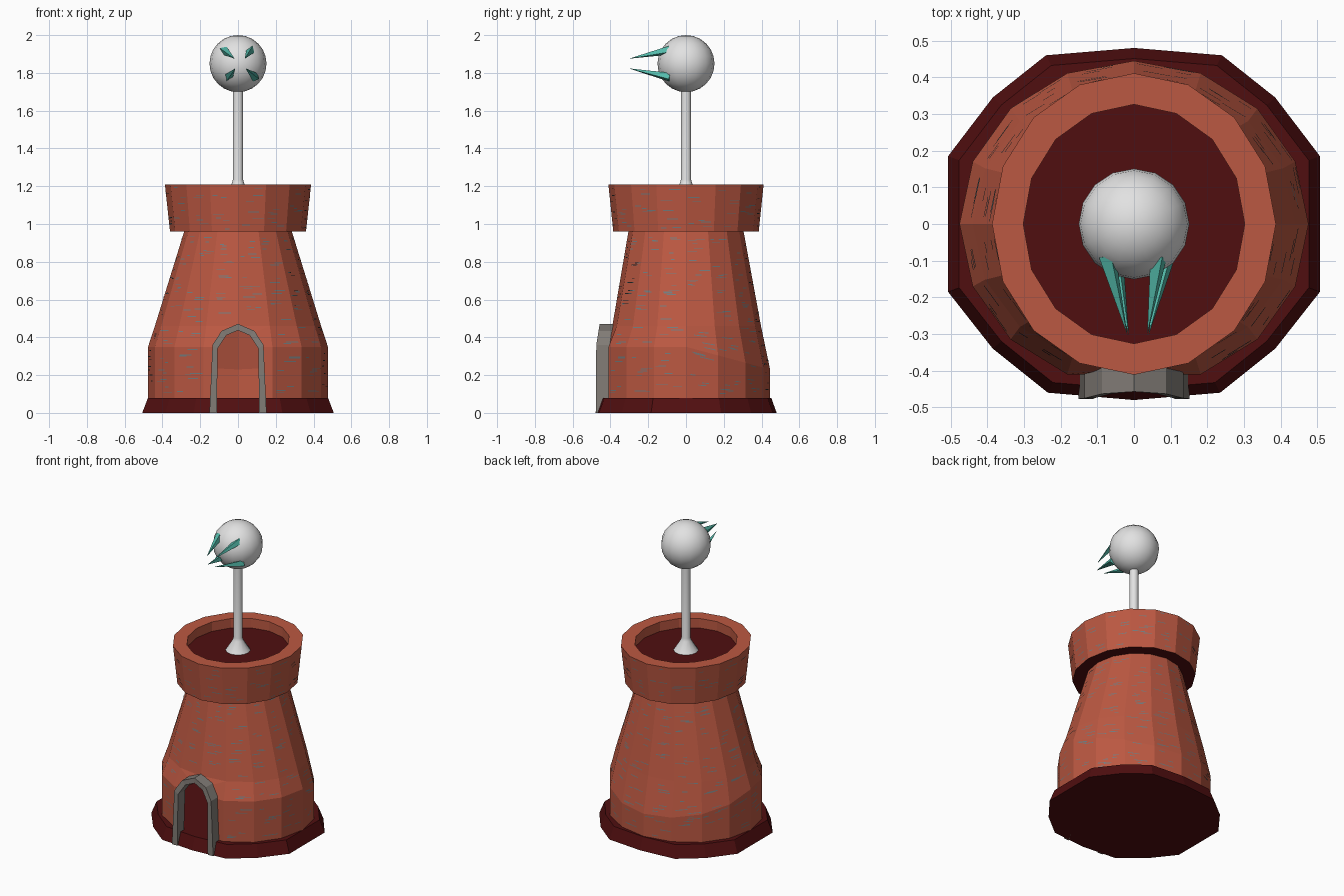
import bpy, bmesh, math, random
from mathutils import Vector

if "Cube" in bpy.data.objects:
    bpy.data.objects.remove(bpy.data.objects["Cube"])

random.seed(4)
N = 16


def material(name, rgb):
    m = bpy.data.materials.new(name)
    m.diffuse_color = (*rgb, 1)
    m.use_nodes = True
    m.node_tree.nodes["Principled BSDF"].inputs["Base Color"].default_value = m.diffuse_color
    return m


BRICK = material("brick red", (0.50, 0.098, 0.054))
DARK = material("dark red", (0.080, 0.0045, 0.005))
STONE = material("grey stone", (0.22, 0.20, 0.18))
WHITE = material("pale metal", (0.76, 0.76, 0.76))
TEAL = material("teal", (0.09, 0.50, 0.41))
MORTAR = material("mortar blue grey", (0.17, 0.20, 0.21))


def build(name, verts, faces, mats, smooth=False, fix=False):
    me = bpy.data.meshes.new(name)
    me.from_pydata([tuple(v) for v in verts], [], faces)
    for m in mats:
        me.materials.append(m)
    if fix:
        bm = bmesh.new()
        bm.from_mesh(me)
        bmesh.ops.recalc_face_normals(bm, faces=bm.faces)
        bm.to_mesh(me)
        bm.free()
    ob = bpy.data.objects.new(name, me)
    bpy.context.collection.objects.link(ob)
    if smooth:
        bpy.context.view_layer.objects.active = ob
        ob.select_set(True)
        bpy.ops.object.shade_smooth_by_angle(angle=math.radians(40))
        ob.select_set(False)
    return ob


def ring(rx, ry, z, front=9, n=N, back_drop=0):
    """Ring of points starting at the front; front limits how far forward it bulges."""
    out = []
    for i in range(n):
        a = math.tau * i / n
        out.append(Vector((rx * math.sin(a), max(-ry * math.cos(a), -front),
                           z - back_drop * max(0, -math.cos(a)))))
    return out


def bands(rings, cap_start=False, cap_end=False):
    n = len(rings[0])
    verts = [v for r in rings for v in r]
    faces = [(k * n + i, k * n + (i + 1) % n, (k + 1) * n + (i + 1) % n, (k + 1) * n + i)
             for k in range(len(rings) - 1) for i in range(n)]
    if cap_start:
        faces.append(tuple(reversed(range(n))))
    if cap_end:
        faces.append(tuple(range(len(verts) - n, len(verts))))
    return verts, faces


# foot plate with its uneven outline
half = [(0, -.48), (.235, -.46), (.385, -.34), (.507, -.185), (.507, 0),
        (.507, .185), (.385, .345), (.24, .46), (0, .48)]
outline = half + [(-x, y) for x, y in reversed(half[1:-1])]
bottom = [Vector((x, y, 0)) for x, y in outline]
top = [Vector((x * .94, y * .94, .08)) for x, y in outline]
build("foot_plate", *bands([bottom, top], True, True), [DARK])

# tower wall with an open doorway in the front panels
rings = [ring(.476, .445, .08, .41), ring(.476, .445, .35, .41, back_drop=.12),
         ring(.44, .397, .46, .39), ring(.285, .305, .96)]
verts, faces = bands(rings)
faces = [f for k, f in enumerate(faces) if not (k < 2 * N and k % N in (0, N - 1))]
wall_quads = [[verts[i] for i in f] for f in faces]
arch = [(.125, .08, -.41), (.12, .35, -.41), (.075, .42, -.40), (0, .45, -.392)]
for s in (1, -1):
    col = 1 if s > 0 else N - 1
    outer = [col, N + col, 2 * N + col, 2 * N]
    base = len(verts)
    verts += [Vector((s * x, y, z)) for x, z, y in arch]
    for k in range(3):
        q = (base + k, outer[k], outer[k + 1], base + k + 1)
        faces.append(q if s > 0 else q[::-1])
build("tower_wall", verts, faces, [BRICK])

# crown with rim, sunken floor and dark underside
rings = [ring(.28, .30, .96), ring(.36, .385, .96), ring(.387, .411, 1.21),
         ring(.302, .326, 1.21), ring(.302, .326, 1.147)]
verts, faces = bands(rings, cap_end=True)
crown = build("crown", verts, faces, [BRICK, DARK])
for p in crown.data.polygons:
    if p.normal.z < -.8 or (p.normal.z > .8 and p.center.z < 1.18):
        p.material_index = 1
crown_quads = [[verts[i] for i in f] for f in faces[N:2 * N]]

# scattered mortar dashes lying on the brick panels
dv, df = [], []
for a, b, c, d in wall_quads + crown_quads:
    normal = (b - a).cross(d - a).normalized()
    width, height = (b - a).length, ((d - a).length + (c - b).length) / 2
    for _ in range(int(width * height * 170)):
        u, v = random.uniform(.03, .6), random.uniform(.04, .95)
        u2, v2 = min(.97, u + random.uniform(.15, .45)), v + .0045 / height
        k = len(dv)
        for s, t in ((u, v), (u2, v), (u2, v2), (u, v2)):
            dv.append(a.lerp(b, s).lerp(d.lerp(c, s), t) + normal * .003)
        df.append((k, k + 1, k + 2, k + 3))
build("mortar_dashes", dv, df, [MORTAR])

# arched stone door frame, leaning back at the top
right = [(.151, 0, .112, 0, -.477, -.41), (.135, .36, .108, .34, -.475, -.40),
         (.087, .434, .063, .41, -.463, -.388), (0, .471, 0, .437, -.457, -.385)]
path = [(1, p) for p in right] + [(-1, p) for p in reversed(right[:-1])]
verts = []
for s, (ox, oz, ix, iz, yf, yb) in path:
    verts += [(s * ox, yf, oz), (s * ix, yf, iz), (s * ix, yb, iz), (s * ox, yb, oz)]
build("door_frame", *bands([verts[i:i + 4] for i in range(0, len(verts), 4)], True, True),
      [STONE], fix=True)

# pole with flared foot
build("pole", *bands([ring(.075, .075, 1.147, n=12), ring(.032, .032, 1.215, n=12),
                      ring(.027, .027, 1.235, n=12), ring(.027, .027, 1.72, n=12)]),
      [WHITE], smooth=True)

# ball on top
bm = bmesh.new()
bmesh.ops.create_uvsphere(bm, u_segments=16, v_segments=12, radius=.151)
me = bpy.data.meshes.new("ball")
bm.to_mesh(me)
bm.free()
me.materials.append(WHITE)
me.polygons.foreach_set("use_smooth", [True] * len(me.polygons))
ball = bpy.data.objects.new("ball", me)
ball.location.z = 1.849
bpy.context.collection.objects.link(ball)

# four spikes reaching forward from the ball: base x, z then tip x, z
for k, (bx, bz, tx, tz) in enumerate([(-.073, 1.92, -.018, 1.875), (.068, 1.92, .036, 1.875),
                                      (-.053, 1.777, -.014, 1.824), (.09, 1.777, .04, 1.824)]):
    base, tip = Vector((bx, -.085, bz)), Vector((tx, -.303, tz))
    axis = (tip - base).normalized()
    side = axis.cross(Vector((0, 0, 1))).normalized()
    up = side.cross(axis)
    pts = [base + (side * math.cos(t) + up * math.sin(t)) * .025
           for t in (math.tau * i / 4 + .4 for i in range(4))]
    build(f"spike_{k + 1}", pts + [tip],
          [(i, (i + 1) % 4, 4) for i in range(4)] + [(3, 2, 1, 0)], [TEAL], fix=True)
